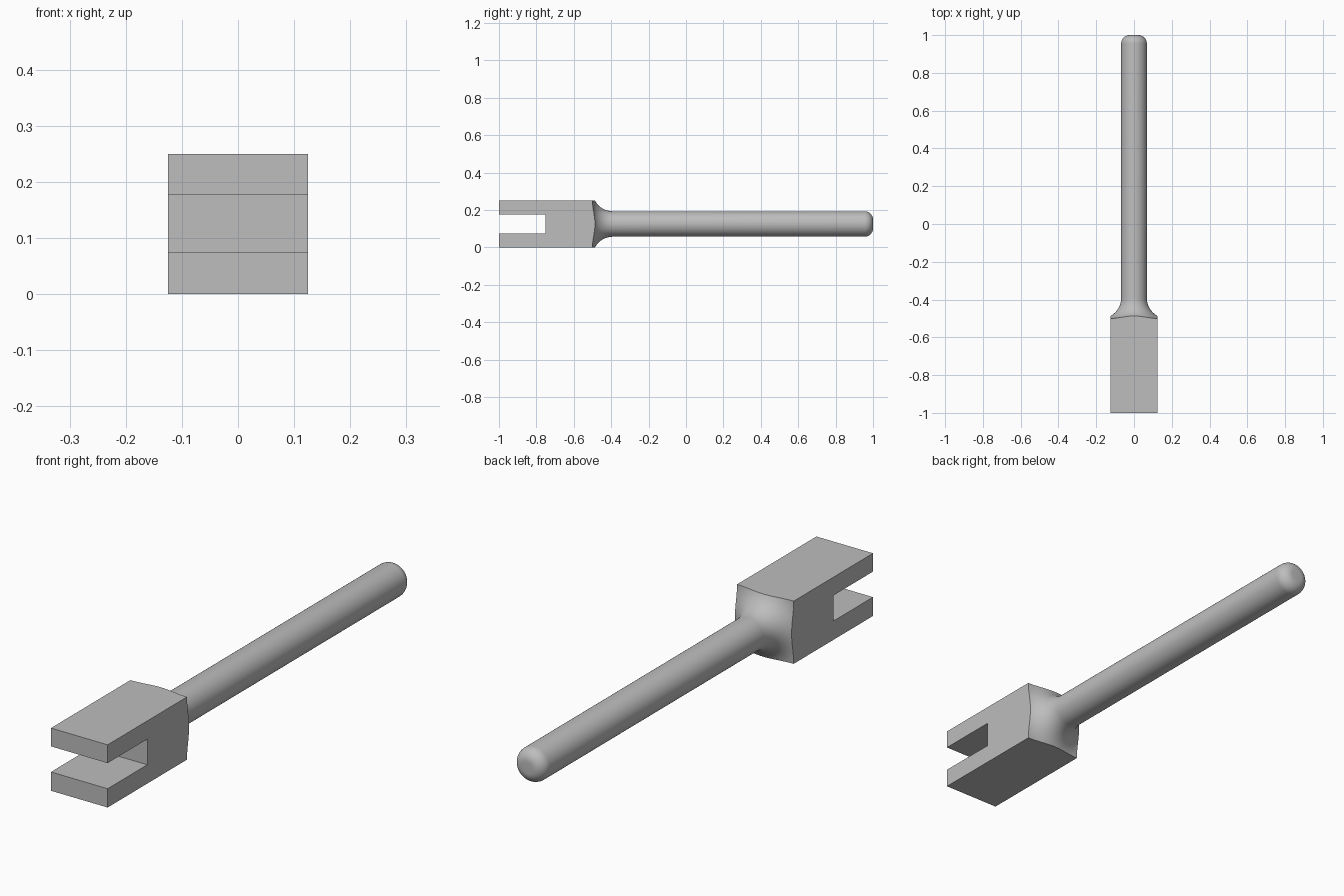
import bpy, bmesh, math

if "Cube" in bpy.data.objects:
    bpy.data.objects.remove(bpy.data.objects["Cube"], do_unlink=True)

HALF = 0.125          # half width of the square head, also the axis height
ROD = 0.068           # rod radius
SHOULDER = -0.5       # where the head corners end
FILLET = HALF * math.sqrt(2) - ROD
TIP = 0.045           # rounding of the rod end
N = 96                # segments round the axis (multiple of 8 to hit the corners)

grey = bpy.data.materials.new("steel grey")
grey.use_nodes = True
colour = (0.51, 0.51, 0.51, 1)
grey.diffuse_color = colour
grey.node_tree.nodes["Principled BSDF"].inputs["Base Color"].default_value = colour

bm = bmesh.new()


def ring(profile):
    """One loop round the y axis; profile(angle) gives radius and y."""
    verts = []
    for i in range(N):
        a = 2 * math.pi * i / N
        r, y = profile(a)
        verts.append(bm.verts.new((r * math.cos(a), y, HALF + r * math.sin(a))))
    return verts


def square(a):
    return HALF / max(abs(math.cos(a)), abs(math.sin(a)))


def fillet(t):
    """Concave collar, trimmed at each angle by the square head."""
    def profile(a):
        end = math.acos(max(-1, min(1, (ROD + FILLET - square(a)) / FILLET)))
        p = end * t
        return (ROD + FILLET * (1 - math.cos(p)),
                SHOULDER + FILLET * (1 - math.sin(p)))
    return profile


def tip(t):
    p = math.pi / 2 * t
    return lambda a: (ROD - TIP + TIP * math.cos(p), 1 - TIP + TIP * math.sin(p))


# Head, collar, rod and rounded end as one continuous skin
rings = [ring(lambda a: (square(a), -1.0))]
rings += [ring(fillet(1 - i / 16)) for i in range(17)]
rings += [ring(tip(i / 10)) for i in range(11)]
for low, high in zip(rings, rings[1:]):
    for i in range(N):
        j = (i + 1) % N
        bm.faces.new((low[i], low[j], high[j], high[i]))
bm.faces.new(rings[0])
bm.faces.new(rings[-1])
bmesh.ops.recalc_face_normals(bm, faces=bm.faces)

mesh = bpy.data.meshes.new("fork_rod")
bm.to_mesh(mesh)
bm.free()
mesh.materials.append(grey)
fork = bpy.data.objects.new("fork_rod", mesh)
bpy.context.collection.objects.link(fork)

# Slot between the two prongs
bpy.ops.mesh.primitive_cube_add(size=1, location=(0, -1.0, 0.126))
cutter = bpy.context.object
cutter.name = "slot_cutter"
cutter.scale = (0.5, 0.5, 0.102)
cutter.hide_render = True
cutter.data.materials.append(grey)

bpy.ops.object.select_all(action='DESELECT')
fork.select_set(True)
bpy.context.view_layer.objects.active = fork
cut = fork.modifiers.new("slot", 'BOOLEAN')
cut.operation = 'DIFFERENCE'
cut.solver = 'EXACT'
cut.object = cutter
bpy.ops.object.modifier_apply(modifier=cut.name)
bpy.data.objects.remove(cutter, do_unlink=True)

bpy.ops.object.shade_smooth_by_angle(angle=math.radians(30))
